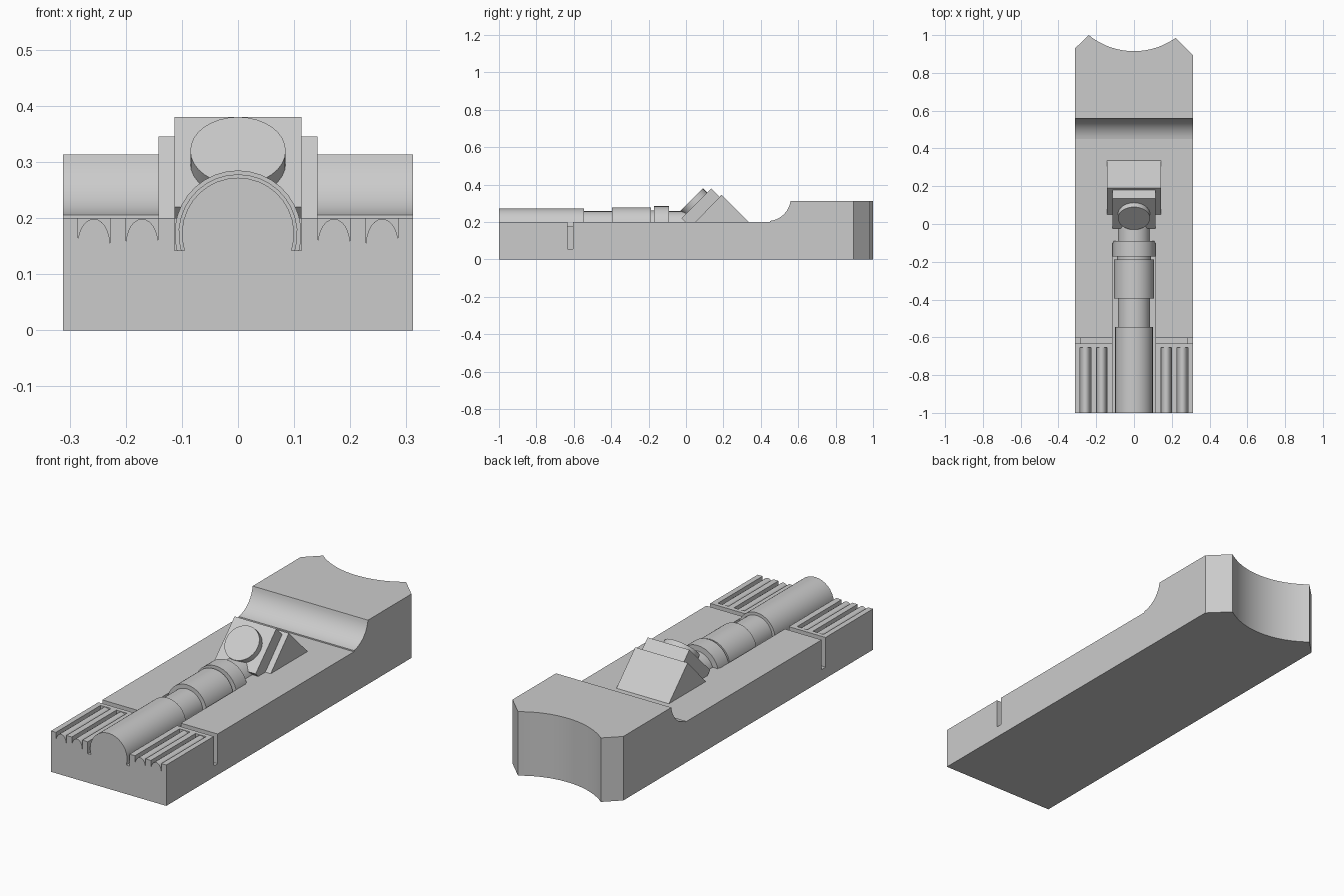
import bpy
import bmesh
import math
from mathutils import Vector, Matrix

if "Cube" in bpy.data.objects:
    bpy.data.objects.remove(bpy.data.objects["Cube"], do_unlink=True)

grey = bpy.data.materials.new("plain grey")
grey.use_nodes = True
GREY = (0.6, 0.6, 0.6, 1)
grey.diffuse_color = GREY
grey.node_tree.nodes["Principled BSDF"].inputs["Base Color"].default_value = GREY

HALF_W, DECK, TOP = 0.312, 0.2, 0.313
FLOOR, AXIS_Z = 0.142, 0.172


def finish(name, bm):
    """Turn a bmesh into a linked object with the shared material."""
    bmesh.ops.recalc_face_normals(bm, faces=bm.faces)
    mesh = bpy.data.meshes.new(name)
    bm.to_mesh(mesh)
    bm.free()
    mesh.materials.append(grey)
    obj = bpy.data.objects.new(name, mesh)
    bpy.context.collection.objects.link(obj)
    return obj


def prism(name, points, axis, lo, hi):
    """Extrude a 2D outline along an axis from lo to hi."""
    place = {"x": lambda p, d: (d, p[0], p[1]),
             "y": lambda p, d: (p[0], d, p[1]),
             "z": lambda p, d: (p[0], p[1], d)}[axis]
    bm = bmesh.new()
    face = bm.faces.new([bm.verts.new(place(p, lo)) for p in points])
    ext = bmesh.ops.extrude_face_region(bm, geom=[face])
    verts = [g for g in ext["geom"] if isinstance(g, bmesh.types.BMVert)]
    shift = Vector(place((0, 0), hi - lo))
    bmesh.ops.translate(bm, verts=verts, vec=shift)
    return finish(name, bm)


def rect(a0, b0, a1, b1):
    return [(a0, b0), (a1, b0), (a1, b1), (a0, b1)]


def arc(cx, cy, rx, ry, start, end, steps):
    """Points along an elliptical arc, angles in radians."""
    out = []
    for i in range(steps + 1):
        a = start + (end - start) * i / steps
        out.append((cx + rx * math.cos(a), cy + ry * math.sin(a)))
    return out


def boolean(obj, cutter, operation):
    """Apply a boolean and discard the cutter."""
    cutter.hide_render = True
    mod = obj.modifiers.new("cut", "BOOLEAN")
    mod.operation, mod.solver, mod.object = operation, "EXACT", cutter
    bpy.context.view_layer.objects.active = obj
    bpy.ops.object.modifier_apply(modifier=mod.name)
    bpy.data.objects.remove(cutter, do_unlink=True)


def smooth(obj, angle=30):
    bpy.ops.object.select_all(action="DESELECT")
    obj.select_set(True)
    bpy.context.view_layer.objects.active = obj
    bpy.ops.object.shade_smooth_by_angle(angle=math.radians(angle))


# Base body: side profile with a concave ramp up to the raised rear
R = 0.125
ramp = arc(0.435, 0.33, R, R, math.asin((TOP - 0.33) / R), math.radians(-83), 12)
profile = [(-1, 0), (1.1, 0), (1.1, TOP)] + ramp + [(0.45, DECK), (-1, DECK)]
base = prism("base", profile, "x", -HALF_W, HALF_W)

# Rear end: chamfered corners with a scooped hollow
R = 0.38
scoop = arc(0, 1.295, R, R, math.asin((0.985 - 1.295) / R),
            -math.pi - math.asin((1 - 1.295) / R), 20)
outline = [(-0.5, -1.2), (0.5, -1.2), (0.5, 0.707), (HALF_W, 0.895)]
outline += scoop + [(-HALF_W, 0.93), (-0.5, 0.747)]
boolean(base, prism("rear_cutter", outline, "z", -0.1, 0.5), "INTERSECT")

# Channel that the barrel lies in
boolean(base, prism("channel_cutter", rect(-0.113, FLOOR, 0.113, 0.3),
                    "y", -1.1, -0.1), "DIFFERENCE")

for side in (-1, 1):
    # Ridged grooves at the front
    for x in (0.171, 0.257):
        x *= side
        ridge = arc(x, 0.155, 0.0285, 0.0435, math.pi, 0, 12)
        groove = ridge + [(x + 0.0285, 0.25), (x - 0.0285, 0.25)]
        boolean(base, prism("groove_cutter", groove, "y", -1.1, -0.655), "DIFFERENCE")
    # Cross slot: shallow over the deck, deep down the flank
    lo, hi = sorted((side * 0.1, side * 0.4))
    boolean(base, prism("slot_cutter", rect(-0.633, 0.175, -0.603, 0.3),
                        "x", lo, hi), "DIFFERENCE")
    lo, hi = sorted((side * 0.285, side * 0.4))
    boolean(base, prism("flank_cutter", rect(-0.633, 0.055, -0.603, 0.3),
                        "x", lo, hi), "DIFFERENCE")
smooth(base, 25)

# Barrel: stepped round sections resting on the channel floor
sections = [("barrel_front", -1, -0.545, 0.1),
            ("barrel_neck", -0.545, -0.395, 0.086),
            ("barrel_sleeve", -0.395, -0.188, 0.106),
            ("barrel_groove", -0.188, -0.172, 0.09),
            ("barrel_collar", -0.172, -0.09, 0.113),
            ("barrel_rear", -0.09, 0.03, 0.086)]
for name, y0, y1, r in sections:
    dip = math.asin((FLOOR - AXIS_Z) / r)
    smooth(prism(name, arc(0, AXIS_Z, r, r, dip, math.pi - dip, 20), "y", y0, y1))

# Rear support: wedge, tilted plate and round disc
prism("support_wedge", [(0.045, DECK - 0.005), (0.34, DECK - 0.005), (0.19, 0.345)],
      "x", -0.142, 0.142)
prism("tilted_plate", [(-0.025, 0.22), (0, 0.195), (0.06, 0.195),
                       (0.19, 0.325), (0.135, 0.38)], "x", -0.113, 0.113)

bm = bmesh.new()
pose = Matrix.Translation((0, 0.044, 0.306)) @ Matrix.Rotation(math.radians(45), 4, "X")
bmesh.ops.create_cone(bm, cap_ends=True, segments=32, radius1=0.085,
                      radius2=0.085, depth=0.04, matrix=pose)
smooth(finish("round_disc", bm))
